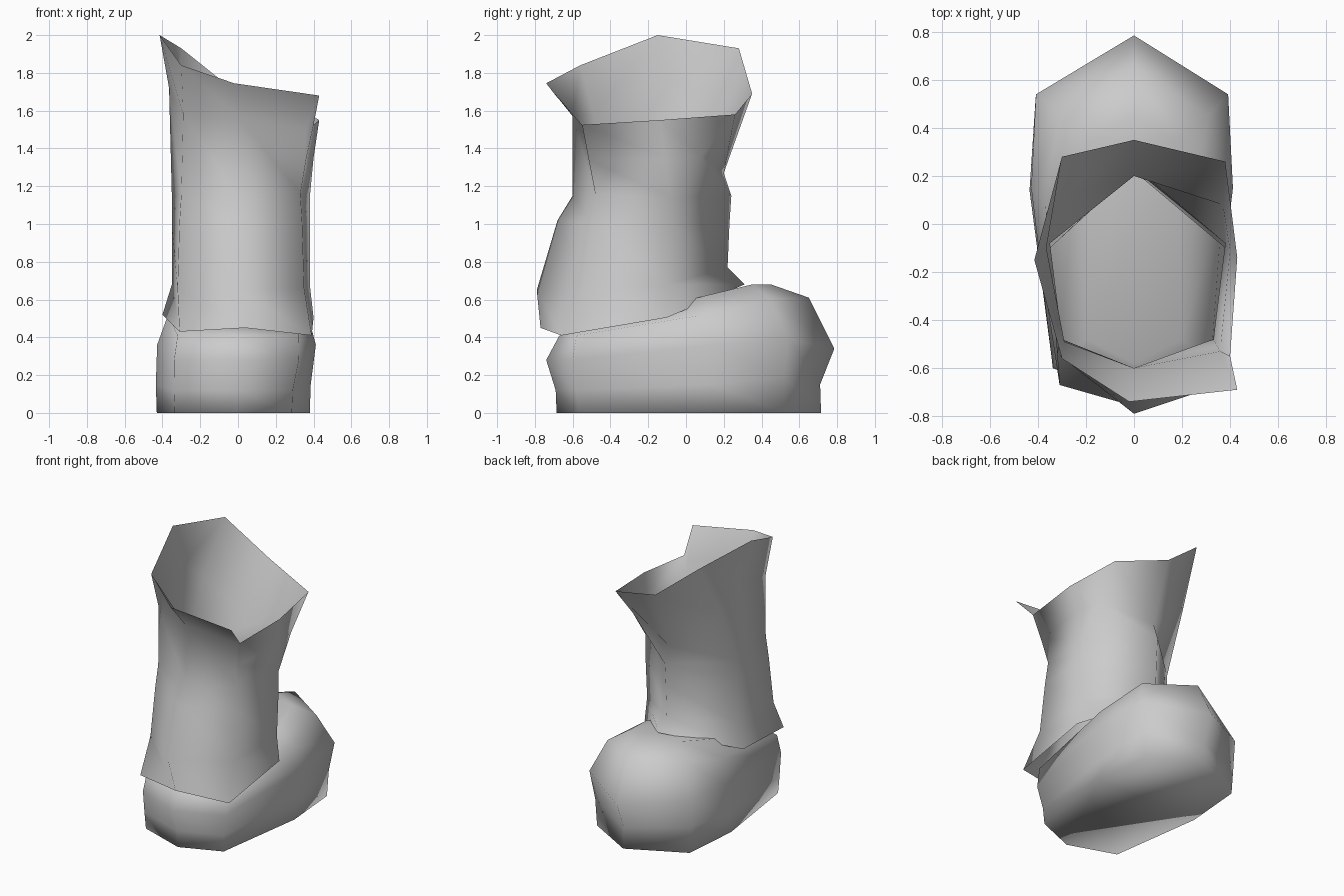
import bpy
import bmesh

# Remove the default cube
default_cube = bpy.data.objects.get("Cube")
if default_cube:
    bpy.data.objects.remove(default_cube, do_unlink=True)

# Single plain material
grey = bpy.data.materials.new("boot_grey")
grey.use_nodes = True
grey.diffuse_color = (0.6, 0.6, 0.6, 1)
grey.node_tree.nodes["Principled BSDF"].inputs["Base Color"].default_value = (0.6, 0.6, 0.6, 1)


def full_ring(half, lean=0.0):
    """Mirror a half ring (toe side, around +x, to heel side) into a closed loop.

    The side corners are moved along x by the lean; toe and heel stay centred."""
    sides = half[1:-1]
    left = [(x + lean, y, z) for x, y, z in sides]
    right = [(lean - x, y, z) for x, y, z in reversed(sides)]
    return [half[0]] + left + [half[-1]] + right


def loft(name, rings, capped=False):
    """Skin a stack of rings, collapse repeated corners and smooth the result."""
    bm = bmesh.new()
    loops = [[bm.verts.new(point) for point in ring] for ring in rings]
    for lower, upper in zip(loops, loops[1:]):
        count = len(lower)
        for i in range(count):
            j = (i + 1) % count
            bm.faces.new((lower[i], lower[j], upper[j], upper[i]))
    if capped:
        bm.faces.new(list(reversed(loops[0])))
        bm.faces.new(loops[-1])
    bmesh.ops.remove_doubles(bm, verts=bm.verts[:], dist=0.0001)
    bmesh.ops.recalc_face_normals(bm, faces=bm.faces[:])
    for face in bm.faces:
        face.smooth = True
    mesh = bpy.data.meshes.new(name)
    bm.to_mesh(mesh)
    bm.free()
    mesh.materials.append(grey)
    bpy.context.collection.objects.link(bpy.data.objects.new(name, mesh))


# Foot: chunky rounded block, flat sole, top rising towards the toe
sole = [(0, .715, 0), (.37, .52, 0), (.405, .1, 0), (.31, -.57, 0), (0, -.685, 0)]
welt = [(0, .71, .15), (.385, .52, .19), (.41, .14, .15), (.315, -.58, .12), (0, -.69, .12)]
bulge = [(0, .785, .34), (.4, .54, .39), (.42, .15, .36), (.33, -.6, .28), (0, -.74, .28)]
shoulder = [(0, .65, .61), (.31, .45, .6), (.37, .1, .52), (.32, -.58, .41), (0, -.67, .41)]
instep = [(0, .45, .68), (.18, .35, .68), (.25, .1, .62), (.2, -.48, .46), (0, -.58, .45)]
leans = (-.025, -.025, -.008, 0, 0)
foot_rings = (sole, welt, bulge, shoulder, instep)
loft("foot", [full_ring(r, lean) for r, lean in zip(foot_rings, leans)], capped=True)

# Shaft: six-sided tube that flares over the heel, with an uneven hem
hem = [(0, .31, .68), (.4, -.1, .505), (.39, -.66, .41),
       (.04, -.77, .45), (-.31, -.67, .43), (-.4, -.08, .52)]
ankle = [(0, .22, .77), (.365, -.1, .68), (.335, -.54, .66), (0, -.79, .65)]
calf = [(0, .23, 1), (.365, -.08, 1), (.325, -.5, 1), (0, -.68, 1.02)]
collar = [(0, .24, 1.15), (.365, -.08, 1.14), (.315, -.48, 1.16), (0, -.6, 1.15)]

# The six corners fan out to nine along the ragged opening
fan = (0, 1, 1, 2, 2, 3, 4, 5, 5)
hexagons = [hem] + [full_ring(r, .015) for r in (ankle, calf, collar)]
tube = [[ring[i] for i in fan] for ring in hexagons]

neck = [(0, .2, 1.27), (.37, .08, 1.36), (.4, -.11, 1.35), (.36, -.515, 1.34), (.36, -.53, 1.5),
        (0, -.6, 1.57), (-.29, -.49, 1.58), (-.365, -.1, 1.72), (-.34, .09, 1.55)]
rim = [(0, .35, 1.69), (.38, .26, 1.58), (.43, -.14, 1.55), (.4, -.55, 1.525), (.43, -.69, 1.68),
       (-.02, -.74, 1.745), (-.3, -.56, 1.84), (-.415, -.15, 2), (-.3, .28, 1.93)]
loft("shaft", tube + [neck, rim])
